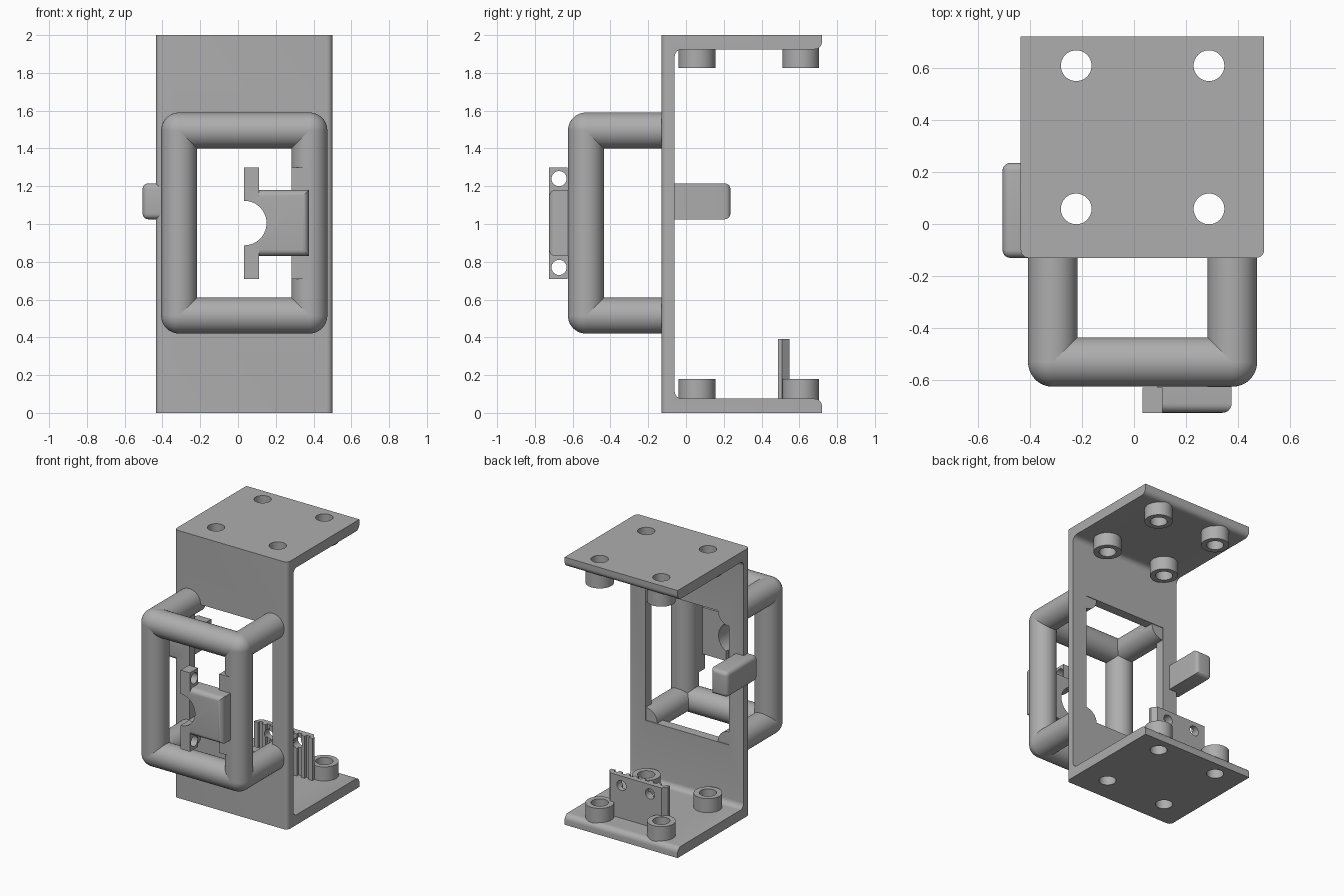
import bpy, bmesh, math
from mathutils import Vector, Matrix

old = bpy.data.objects.get("Cube")
if old:
    bpy.data.objects.remove(old, do_unlink=True)

grey = bpy.data.materials.new("plain grey")
grey.use_nodes = True
COLOUR = (0.42, 0.42, 0.42, 1)
grey.diffuse_color = COLOUR
grey.node_tree.nodes["Principled BSDF"].inputs["Base Color"].default_value = COLOUR


def finish(name, bm):
    bmesh.ops.recalc_face_normals(bm, faces=bm.faces)
    mesh = bpy.data.meshes.new(name)
    bm.to_mesh(mesh)
    bm.free()
    mesh.materials.append(grey)
    obj = bpy.data.objects.new(name, mesh)
    bpy.context.collection.objects.link(obj)
    return obj


def activate(obj):
    bpy.ops.object.select_all(action='DESELECT')
    obj.select_set(True)
    bpy.context.view_layer.objects.active = obj


def smooth(obj):
    activate(obj)
    bpy.ops.object.shade_smooth_by_angle(angle=math.radians(30))


def bevel(bm, rule, radius, segments=6):
    """Round every edge whose end points a, b satisfy the rule."""
    edges = [e for e in bm.edges if rule(e.verts[0].co, e.verts[1].co)]
    bmesh.ops.bevel(bm, geom=edges, offset=radius, segments=segments,
                    profile=0.5, affect='EDGES')


def prism(points, direction):
    """Extrude a closed outline of 3D points along a direction."""
    bm = bmesh.new()
    face = bm.faces.new([bm.verts.new(p) for p in points])
    new = bmesh.ops.extrude_face_region(bm, geom=[face])["geom"]
    verts = [v for v in new if isinstance(v, bmesh.types.BMVert)]
    bmesh.ops.translate(bm, vec=direction, verts=verts)
    bmesh.ops.recalc_face_normals(bm, faces=bm.faces)
    return bm


def box(x, y, z):
    pts = [(x[0], y[0], z[0]), (x[1], y[0], z[0]),
           (x[1], y[1], z[0]), (x[0], y[1], z[0])]
    return prism(pts, (0, 0, z[1] - z[0]))


def rod(a, b, radius, sides=48):
    a, b = Vector(a), Vector(b)
    bm = bmesh.new()
    turn = (b - a).to_track_quat('Z', 'Y').to_matrix().to_4x4()
    bmesh.ops.create_cone(bm, cap_ends=True, segments=sides, radius1=radius,
                          radius2=radius, depth=(b - a).length,
                          matrix=Matrix.Translation((a + b) / 2) @ turn)
    return bm


def combine(obj, bm, operation='DIFFERENCE'):
    tool = finish("tool", bm)
    tool.hide_render = True
    mod = obj.modifiers.new("join", 'BOOLEAN')
    mod.operation, mod.solver, mod.object = operation, 'EXACT', tool
    activate(obj)
    bpy.ops.object.modifier_apply(modifier=mod.name)
    bpy.data.objects.remove(tool, do_unlink=True)


# Main dimensions
LEFT, RIGHT = -0.435, 0.5
FRONT, INNER, BACK = -0.13, -0.06, 0.72
FLOOR, CEIL = 0.075, 1.925
MID = 0.033
BAR_X, BAR_Z, BAR_Y, BAR_R = (-0.312, 0.378), (0.515, 1.495), -0.53, 0.095
near = lambda u, v: abs(u - v) < 1e-4

# C-shaped bracket
outline = [(FRONT, 0), (BACK, 0), (BACK, FLOOR), (INNER, FLOOR),
           (INNER, CEIL), (BACK, CEIL), (BACK, 2), (FRONT, 2)]
bm = prism([(LEFT, y, z) for y, z in outline], (RIGHT - LEFT, 0, 0))
bevel(bm, lambda a, b: near(a.y, b.y) and near(a.z, b.z) and a.y > FRONT + 0.01
      and (near(a.z, FLOOR) or near(a.z, CEIL)), 0.04)
bevel(bm, lambda a, b: near(a.y, FRONT) and near(b.y, FRONT)
      and near(a.x, b.x), 0.03)
bracket = finish("bracket", bm)
combine(bracket, box(BAR_X, (-0.3, 0.1), BAR_Z))

# Mounting bosses, with holes through the plates
for level, z0, z1 in (("lower", FLOOR - 0.01, 0.18), ("upper", 1.825, CEIL + 0.01)):
    for x in (-0.222, 0.288):
        for y in (0.058, 0.608):
            boss = finish(level + "_boss", rod((x, y, z0), (x, y, z1), 0.097))
            combine(boss, rod((x, y, z0 - 0.1), (x, y, z1 + 0.1), 0.059))
            combine(bracket, rod((x, y, z0 - 0.2), (x, y, z1 + 0.2), 0.059))
            smooth(boss)
smooth(bracket)

# Tubular handle: front frame, four legs, ball corners
parts = []
for x in BAR_X:
    parts.append(rod((x, BAR_Y, BAR_Z[0]), (x, BAR_Y, BAR_Z[1]), BAR_R))
    for z in BAR_Z:
        parts.append(rod((x, BAR_Y, z), (x, INNER - 0.005, z), BAR_R))
        ball = bmesh.new()
        bmesh.ops.create_uvsphere(ball, u_segments=48, v_segments=24, radius=BAR_R,
                                  matrix=Matrix.Translation((x, BAR_Y, z)))
        parts.append(ball)
for z in BAR_Z:
    parts.append(rod((BAR_X[0], BAR_Y, z), (BAR_X[1], BAR_Y, z), BAR_R))
for part in parts:
    smooth(finish("handle_tube", part))

# Clip on the front of the handle
mount = finish("clip_mount", box((0.283, 0.375), (-0.626, -0.53), (0.71, 1.3)))
bm = box((0.09, 0.375), (-0.725, -0.6), (0.83, 1.18))
bevel(bm, lambda a, b: (near(a.y, -0.725) and near(b.y, -0.725)
                        and a.x + b.x > 0.2), 0.035)
body = finish("clip_body", bm)
strip = finish("clip_strip", box((0.033, 0.11), (-0.725, -0.628), (0.71, 1.3)))
for z in (0.77, 1.24):
    combine(strip, rod((-0.1, -0.672, z), (0.3, -0.672, z), 0.04))
for piece in (body, strip):
    combine(piece, rod((0.033, -0.9, 1.005), (0.033, -0.4, 1.005), 0.118))
    smooth(piece)

# Side knob
bm = box((-0.505, -0.37), (FRONT, 0.235), (1.025, 1.215))
bevel(bm, lambda a, b: a.x + b.x < -0.8 or a.y + b.y > 0.3, 0.03, 5)
smooth(finish("side_knob", bm))

# Ribbed tab standing on the lower plate
half, ribs, y0 = 0.242, 8, 0.487
pitch = 2 * half / (2 * ribs - 1)
tab_outline = []
for i in range(ribs):
    x = MID - half + 2 * i * pitch
    tab_outline += [(x, y0 + 0.022), (x, y0), (x + pitch, y0), (x + pitch, y0 + 0.022)]
tab_outline += [(MID + half - 0.03, 0.547), (MID - half + 0.03, 0.547)]
tab = finish("ribbed_tab", prism([(x, y, FLOOR - 0.01) for x, y in tab_outline],
                                 (0, 0, 0.325)))
for side in (-1, 1):
    x = MID + side * 0.118
    combine(tab, rod((x, 0.4, 0.32), (x, 0.7, 0.32), 0.038))
smooth(tab)
